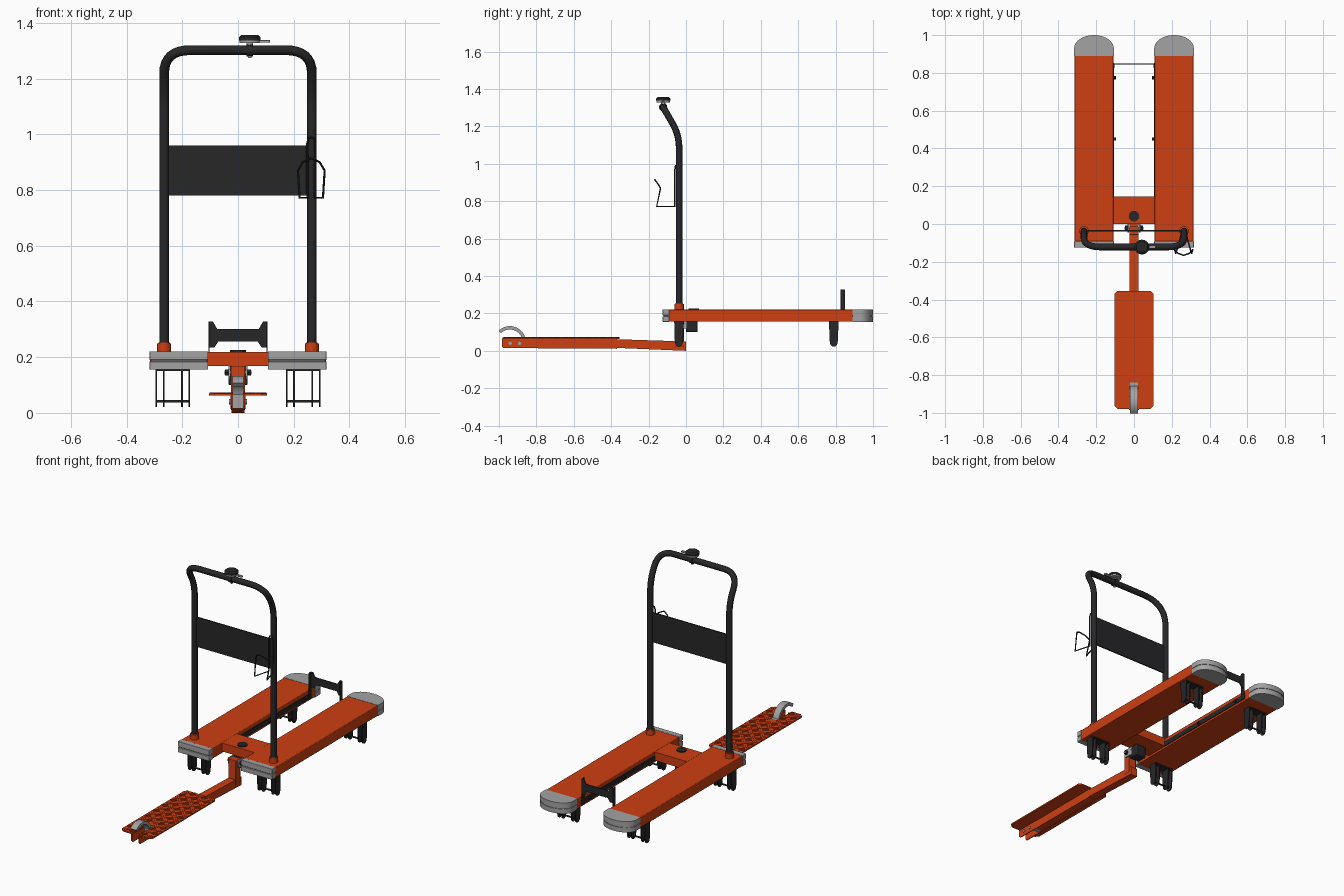
import bpy, bmesh
from math import sin, cos, pi, radians
from mathutils import Vector, Matrix

if "Cube" in bpy.data.objects:
    bpy.data.objects.remove(bpy.data.objects["Cube"])


def material(name, rgb):
    m = bpy.data.materials.new(name)
    m.diffuse_color = (*rgb, 1)
    m.use_nodes = True
    m.node_tree.nodes["Principled BSDF"].inputs["Base Color"].default_value = m.diffuse_color
    return m


ORANGE = material("orange_paint", (0.62, 0.05, 0.006))
BLACK = material("black_coat", (0.02, 0.02, 0.022))
GREY = material("grey_plastic", (0.37, 0.37, 0.37))


def finish(name, bm, mat, bevel=0):
    bmesh.ops.recalc_face_normals(bm, faces=bm.faces[:])
    me = bpy.data.meshes.new(name)
    bm.to_mesh(me)
    bm.free()
    ob = bpy.data.objects.new(name, me)
    bpy.context.collection.objects.link(ob)
    me.materials.append(mat)
    if bevel:
        b = ob.modifiers.new("bevel", 'BEVEL')
        b.width, b.segments, b.limit_method = bevel, 2, 'ANGLE'
    return ob


def prism(name, pts, axis, a, b, mat, bevel=0):
    """Extrude a 2D outline along an axis from a to b."""
    place = {'x': lambda p, h: (h, p[0], p[1]),
             'y': lambda p, h: (p[0], h, p[1]),
             'z': lambda p, h: (p[0], p[1], h)}[axis]
    bm = bmesh.new()
    lo = [bm.verts.new(place(p, a)) for p in pts]
    hi = [bm.verts.new(place(p, b)) for p in pts]
    bm.faces.new(lo)
    bm.faces.new(hi)
    for i in range(len(pts)):
        j = (i + 1) % len(pts)
        bm.faces.new((lo[i], lo[j], hi[j], hi[i]))
    return finish(name, bm, mat, bevel)


def box(name, x0, x1, y0, y1, z0, z1, mat, bevel=0):
    return prism(name, [(x0, y0), (x1, y0), (x1, y1), (x0, y1)], 'z', z0, z1, mat, bevel)


def cyl(name, c, r, h, mat, axis='z', n=24, r2=None):
    bm = bmesh.new()
    rot = {'z': Matrix(), 'x': Matrix.Rotation(pi / 2, 4, 'Y'), 'y': Matrix.Rotation(pi / 2, 4, 'X')}[axis]
    bmesh.ops.create_cone(bm, cap_ends=True, segments=n, radius1=r, radius2=r if r2 is None else r2,
                          depth=h, matrix=Matrix.Translation(c) @ rot)
    return finish(name, bm, mat)


def rounded(pts, radii, n=8):
    """Round the inner corners of a polyline with quadratic arcs."""
    pts = [Vector(p) for p in pts]
    out = [pts[0]]
    for i in range(1, len(pts) - 1):
        p, r = pts[i], radii[i - 1]
        a = p + (pts[i - 1] - p).normalized() * r
        b = p + (pts[i + 1] - p).normalized() * r
        for k in range(n + 1):
            t = k / n
            out.append(a * (1 - t) ** 2 + p * 2 * t * (1 - t) + b * t * t)
    return out + [pts[-1]]


def tube(name, pts, r, mat, closed=False, res=4):
    cu = bpy.data.curves.new(name, 'CURVE')
    cu.dimensions = '3D'
    cu.bevel_depth, cu.bevel_resolution, cu.use_fill_caps = r, res, True
    sp = cu.splines.new('POLY')
    sp.points.add(len(pts) - 1)
    for q, p in zip(sp.points, pts):
        q.co = (*p, 1)
    sp.use_cyclic_u = closed
    cu.materials.append(mat)
    ob = bpy.data.objects.new(name, cu)
    bpy.context.collection.objects.link(ob)
    bpy.ops.object.select_all(action='DESELECT')
    ob.select_set(True)
    bpy.context.view_layer.objects.active = ob
    bpy.ops.object.convert(target='MESH')


for s, side in ((-1, "left"), (1, "right")):
    cx = s * 0.212
    # deck fork with layered end bumpers
    box(side + "_fork", cx - 0.103, cx + 0.103, -0.092, 0.892, 0.156, 0.22, ORANGE, 0.003)
    for k, (z0, z1, g) in enumerate(((0.155, 0.184, 0), (0.184, 0.190, 0.004), (0.190, 0.221, 0))):
        w = 0.105 - g
        arc = [(cx + w * cos(t * pi / 20), 0.93 + (0.07 - g) * sin(t * pi / 20)) for t in range(21)]
        prism(f"{side}_rear_bumper_{k}", [(cx - w, 0.89), (cx + w, 0.89)] + arc, 'z', z0, z1, GREY)
        box(f"{side}_front_bumper_{k}", cx - w, cx + w, -0.125 + g, -0.091, z0, z1, GREY, 0.002)
    # inner rail and bolts
    box(side + "_inner_rail", s * 0.105, s * 0.110, 0.145, 0.852, 0.168, 0.198, BLACK)
    for y in (0.45, 0.775):
        cyl(side + "_rail_bolt", (s * 0.101, y, 0.183), 0.009, 0.012, BLACK, 'x', 6)
    # rear stop upright
    box(side + "_stop_upright", s * 0.102, s * 0.106, 0.826, 0.849, 0.168, 0.328, BLACK)
    # caster brackets
    for y, end in ((-0.038, "front"), (0.79, "rear")):
        c = s * 0.234
        leg = [(y - 0.025, 0.156), (y - 0.023, 0.06)]
        leg += [(y - 0.02 * cos(t * pi / 8), 0.042 - 0.02 * sin(t * pi / 8)) for t in range(9)]
        leg += [(y + 0.023, 0.06), (y + 0.025, 0.156)]
        for k, o in enumerate((-0.059, -0.033, 0.033, 0.059)):
            inner = abs(o) < 0.05
            prism(f"{side}_{end}_caster_leg_{k}", leg, 'x', c + o - 0.003, c + o + 0.003, BLACK)
        cyl(f"{side}_{end}_caster_axle", (c, y, 0.042), 0.005, 0.122, BLACK, 'x', 12)
        box(f"{side}_{end}_caster_plate", c - 0.061, c + 0.061, y - 0.026, y + 0.026, 0.150, 0.157, BLACK)
    # handle collar
    cyl(side + "_handle_collar", (s * 0.265, -0.037, 0.234), 0.025, 0.03, ORANGE)
    cyl(side + "_collar_rim", (s * 0.265, -0.037, 0.2485), 0.021, 0.009, ORANGE)

# bridge between the forks and swivel cap
box("bridge", -0.11, 0.11, 0.0, 0.145, 0.168, 0.219, ORANGE)
cyl("swivel_cap", (0, 0.042, 0.221), 0.028, 0.008, BLACK)

# rear stop crossbar with flared ends
prism("stop_crossbar", [(-0.106, 0.328), (-0.106, 0.235), (-0.085, 0.235), (-0.07, 0.257), (0.07, 0.257), (0.085, 0.235),
                        (0.106, 0.235), (0.106, 0.328), (0.09, 0.328), (0.075, 0.302), (-0.075, 0.302), (-0.09, 0.328)],
      'y', 0.845, 0.85, BLACK)

# push handle
half = [(0.265, -0.037, 0.22), (0.265, -0.037, 1.155), (0.265, -0.122, 1.302)]
path = [(-x, y, z) for x, y, z in half] + half[::-1]
tube("push_handle", rounded(path, [0.07, 0.095, 0.095, 0.07]), 0.0175, BLACK)
box("handle_panel", -0.25, 0.25, -0.041, -0.033, 0.78, 0.96, BLACK)

# cup holder wire
w = [(0.0, -0.166, 0.914), (0.03, -0.155, 0.90), (0.048, -0.136, 0.87), (0.042, -0.157, 0.772),
     (0.014, -0.06, 0.772), (0.015, -0.06, 0.965), (0.010, -0.057, 0.985), (0.0, -0.055, 0.990)]
loop = [(0.263 + x, y, z) for x, y, z in w] + [(0.263 - x, y, z) for x, y, z in w[-2:0:-1]]
tube("cup_holder", loop, 0.004, BLACK, True, 2)

# bell on the handle
cyl("bell_clamp", (0.042, -0.122, 1.302), 0.022, 0.022, BLACK, 'x')
cyl("bell_post", (0.042, -0.122, 1.323), 0.012, 0.03, GREY)
cyl("bell_base", (0.042, -0.122, 1.333), 0.036, 0.01, GREY)
cyl("bell_body", (0.042, -0.122, 1.343), 0.039, 0.011, BLACK, n=32)
cyl("bell_dome", (0.042, -0.122, 1.3525), 0.039, 0.008, BLACK, n=32, r2=0.03)
box("bell_lever", 0.06, 0.115, -0.13, -0.114, 1.329, 1.338, GREY, 0.002)
cyl("bell_screw", (0.042, -0.122, 1.281), 0.007, 0.014, GREY, n=12)

# swivel hinge under the bridge
box("hinge_block", -0.034, 0.034, 0.0, 0.062, 0.10, 0.169, BLACK, 0.004)
for s in (-1, 1):
    prism("hinge_lug", [(-0.045, 0.13), (-0.035, 0.12), (0.02, 0.12), (0.02, 0.168), (-0.035, 0.168), (-0.045, 0.158)],
          'x', s * 0.027, s * 0.034, GREY)
    cyl("hinge_nut", (s * 0.041, -0.022, 0.145), 0.013, 0.013, BLACK, 'x', 6)
cyl("hinge_bolt", (0, -0.022, 0.145), 0.007, 0.098, GREY, 'x', 16)

# ride-on arm: upright, thin beam, deep beam and forked nose
box("arm_upright", -0.025, 0.025, -0.058, -0.012, 0.02, 0.168, ORANGE, 0.003)
prism("arm_beam_rear", [(-0.38, 0.016), (0.0, 0.0), (0.0, 0.05), (-0.38, 0.062)], 'x', -0.024, 0.024, ORANGE)
prism("arm_beam_front", [(-0.84, 0.014), (-0.37, 0.011), (-0.37, 0.062), (-0.84, 0.064)], 'x', -0.025, 0.025, ORANGE)
for s in (-1, 1):
    prism("nose_prong", [(-0.975, 0.014), (-0.84, 0.014), (-0.84, 0.064), (-0.985, 0.066), (-0.985, 0.024)],
          'x', s * 0.021, s * 0.027, ORANGE)
    for y in (-0.94, -0.89):
        cyl("nose_bolt", (s * 0.029, y, 0.04), 0.009, 0.006, GREY, 'x', 12)
box("fender_mount", -0.02, 0.02, -0.866, -0.838, 0.016, 0.068, GREY)

# foot deck with a slot for the brake fender
deck = [(0.023, -0.84), (0.023, -0.98), (0.085, -0.98), (0.104, -0.962), (0.104, -0.37), (0.09, -0.355)]
prism("foot_deck", deck + [(-x, y) for x, y in deck[::-1]], 'z', 0.062, 0.070, ORANGE)

# raised tread bars on the deck
bm = bmesh.new()
for i in range(5):
    for j in range(15):
        x, y = (i - 2) * 0.04, -0.955 + j * 0.0412
        if i == 2 and y < -0.82:
            continue
        turn = Matrix.Rotation(radians(45 if (i + j) % 2 else -45), 4, 'Z')
        for k in (-1, 0, 1):
            m = Matrix.Translation((x, y, 0.071)) @ turn @ Matrix.Translation((0, k * 0.011, 0))
            bmesh.ops.create_cube(bm, size=1, matrix=m @ Matrix.Diagonal((0.034, 0.005, 0.004, 1)))
finish("deck_tread", bm, ORANGE)

# curved brake fender
ang = [radians(15 + 120 * t / 16) for t in range(17)]
arc = [(-0.942 + 0.086 * cos(a), 0.046 + 0.086 * sin(a)) for a in ang]
arc += [(-0.942 + 0.068 * cos(a), 0.046 + 0.068 * sin(a)) for a in ang[::-1]]
prism("brake_fender", arc, 'x', -0.02, 0.02, GREY)

# smooth shading with sharp edges kept
bpy.ops.object.select_all(action='DESELECT')
for ob in bpy.context.scene.objects:
    ob.select_set(True)
    bpy.context.view_layer.objects.active = ob
bpy.ops.object.shade_smooth_by_angle(angle=radians(35))
